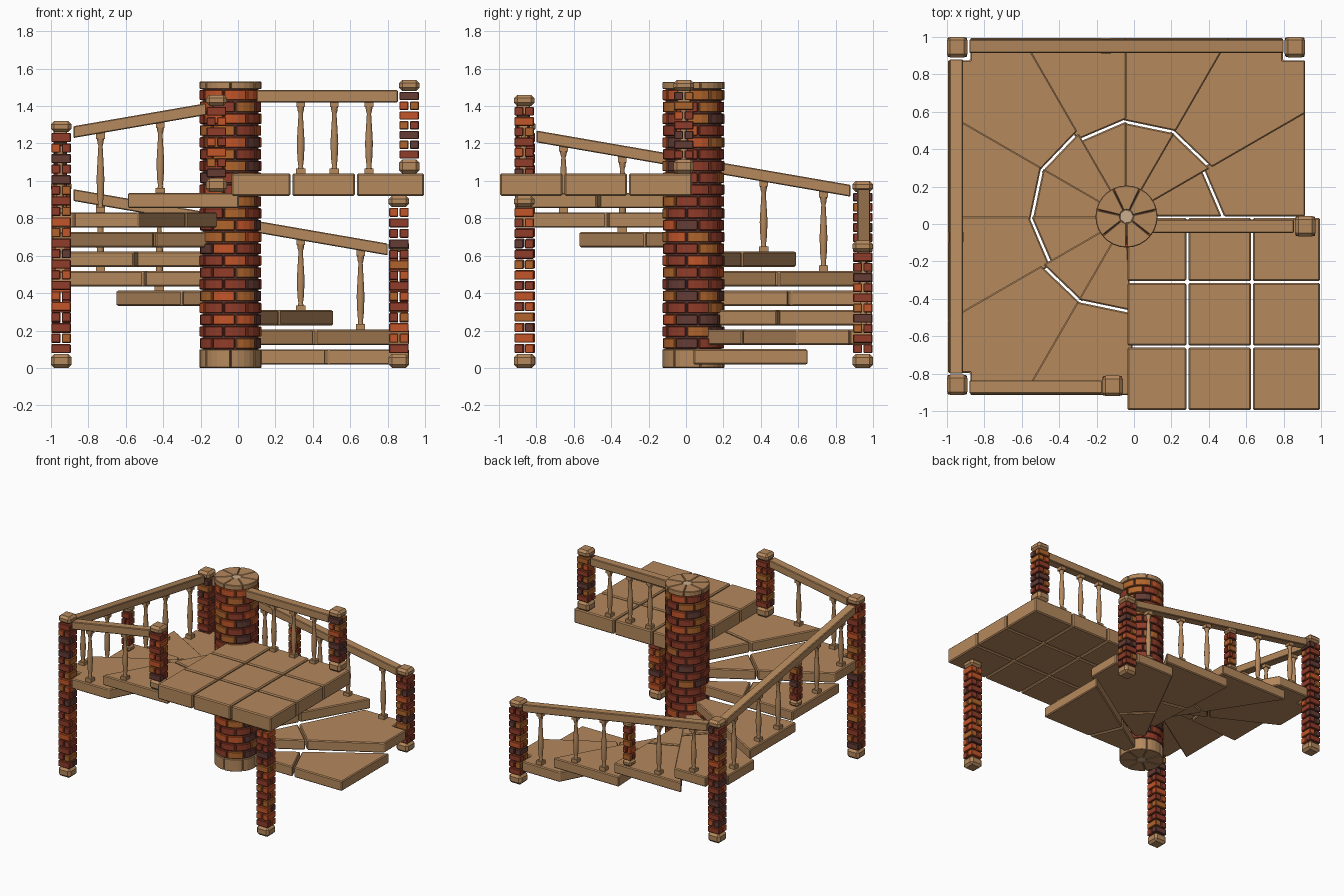
import bpy, bmesh, math, random
from mathutils import Matrix, Vector

random.seed(4)
if "Cube" in bpy.data.objects:
    bpy.data.objects.remove(bpy.data.objects["Cube"])


def material(name, rgb):
    m = bpy.data.materials.new(name)
    m.use_nodes = True
    m.diffuse_color = (*rgb, 1)
    m.node_tree.nodes["Principled BSDF"].inputs["Base Color"].default_value = (*rgb, 1)
    return m


WOOD = material("tan wood", (0.46, 0.25, 0.11))
PALE = material("pale wood", (0.6, 0.42, 0.27))
BRICKS = [material("red brick", (0.28, 0.045, 0.022)),
          material("orange brick", (0.54, 0.09, 0.022)),
          material("brown brick", (0.13, 0.045, 0.035)),
          material("ochre brick", (0.44, 0.13, 0.025))]
CENTRE = Vector((-0.04, 0.04, 0))   # axis of the spiral
HALF = 0.955                        # half width of the stair square
RISE, TREAD = 0.1045, 0.082
FIRST = 0.018                       # underside of the lowest step


def finish(bm, name, mats, bevel=0, loc=CENTRE, turn=0):
    bmesh.ops.recalc_face_normals(bm, faces=bm.faces)
    mesh = bpy.data.meshes.new(name)
    bm.to_mesh(mesh)
    bm.free()
    for m in mats:
        mesh.materials.append(m)
    ob = bpy.data.objects.new(name, mesh)
    bpy.context.collection.objects.link(ob)
    ob.location = loc
    ob.rotation_euler.z = turn
    if bevel:
        mod = ob.modifiers.new("soft edges", "BEVEL")
        mod.width = bevel
        mod.segments = 1
        mod.limit_method = "ANGLE"
        mod.angle_limit = math.radians(40)
    return ob


def prism(bm, pts, z0, z1, mat=0):
    low = [bm.verts.new((p[0], p[1], z0)) for p in pts]
    top = [bm.verts.new((p[0], p[1], z1)) for p in pts]
    faces = [bm.faces.new(low[::-1]), bm.faces.new(top)]
    for i in range(len(pts)):
        j = (i + 1) % len(pts)
        faces.append(bm.faces.new((low[i], low[j], top[j], top[i])))
    for f in faces:
        f.material_index = mat
    return low + top


def box(bm, x0, x1, y0, y1, z0, z1, mat=0):
    return prism(bm, [(x0, y0), (x1, y0), (x1, y1), (x0, y1)], z0, z1, mat)


def polar(r, a):
    return (r * math.cos(a), r * math.sin(a))


def sector(r0, r1, a0, a1, n=3):
    arc = [a0 + (a1 - a0) * i / n for i in range(n + 1)]
    return [polar(r1, a) for a in arc] + [polar(r0, a) for a in reversed(arc)]


def brick_colour():
    return random.choices(range(4), (6, 2.5, 1.3, 1.5))[0]


# Central column: staggered curved bricks around a core
bm = bmesh.new()
courses, around = 22, 8
pitch = (1.49 - 0.1) / courses
for c in range(courses):
    z = 0.1 + c * pitch
    for i in range(around):
        a = math.tau * (i + 0.5 * (c % 2) + 0.2) / around
        prism(bm, sector(0.13, 0.165, a + 0.025, a + math.tau / around - 0.025),
              z + 0.004, z + pitch - 0.004, brick_colour())
finish(bm, "column_bricks", BRICKS, 0.004)
bm = bmesh.new()
prism(bm, sector(0.05, 0.15, 0, math.tau, 24)[:24], 0.05, 1.5)
finish(bm, "column_core", [BRICKS[2]])

# Column base and top made of wedges round a pale hub
for name, z0, z1 in (("column_base", 0, 0.1), ("column_top", 1.49, 1.53)):
    bm = bmesh.new()
    for i in range(7):
        a = math.tau * (i + 0.25) / 7
        prism(bm, sector(0.035, 0.166, a + 0.012, a + math.tau / 7 - 0.012, 4), z0, z1)
    prism(bm, [polar(0.04, math.tau * i / 7) for i in range(7)], z0 + 0.004, z1 - 0.004, 1)
    finish(bm, name, [WOOD, PALE], 0.004)


# Winding steps, each an inner and an outer board cut to the square
def edge(a):
    return polar(HALF / max(abs(math.cos(a)), abs(math.sin(a))), a)


seams = [(0.515, 0.48), (0.52, 0.52), (0.52, 0.51)]
gap, notch = 0.007, HALF - 0.12
for k in range(9):
    quarter, kind = divmod(k, 3)
    a0 = math.radians(30 * kind)
    a1 = a0 + math.radians(32.7)
    s0, s1 = seams[kind]
    z0 = FIRST + RISE * k
    corner = [(HALF, notch), (notch, notch), (notch, HALF)] if kind == 1 else []
    bm = bmesh.new()
    prism(bm, [polar(0.14, a0), polar(s0 - gap, a0), polar(s1 - gap, a1), polar(0.14, a1)],
          z0, z0 + TREAD)
    prism(bm, [polar(s0 + gap, a0), edge(a0)] + corner + [edge(a1), polar(s1 + gap, a1)],
          z0, z0 + TREAD)
    finish(bm, f"step_{k + 1}", [WOOD], 0.007, turn=quarter * math.pi / 2)

# Landing of square slabs
bm = bmesh.new()
xs, ys = (-0.04, 0.285, 0.63, 1.0), (-1.0, -0.655, -0.31, 0.038)
for i in range(3):
    for j in range(3):
        box(bm, xs[i] + 0.005, xs[i + 1] - 0.005, ys[j] + 0.005, ys[j + 1] - 0.005, 0.92, 1.04)
finish(bm, "landing", [WOOD], 0.008, Vector())


# Brick posts: pairs of bricks laid crosswise, with a foot and a cap
def post(name, x, y, z0, z1, half=0.052, foot=0.075, cap=0.06):
    loc = Vector((x, y, 0))
    bm = bmesh.new()
    low, high = z0 + foot, z1 - cap
    n = round((high - low) / 0.0555)
    step = (high - low) / n
    for c in range(n):
        z = low + c * step
        for side in (-1, 1):
            a, b = sorted((side * 0.004, side * half))
            span = (a, b, -half, half) if c % 2 else (-half, half, a, b)
            box(bm, *span, z + 0.004, z + step - 0.004, brick_colour())
    finish(bm, name + "_bricks", BRICKS, 0.004, loc)
    bm = bmesh.new()
    w = half + 0.003
    box(bm, -w, w, -w, w, z0, low)
    box(bm, -w, w, -w, w, high, z1)
    finish(bm, name + "_ends", [WOOD], min(foot, cap) * 0.3, loc)


post("back_left_post", 0.86, 0.945, 0, 0.68)
post("back_right_post", -0.945, 0.945, 0, 1.0)
post("front_right_post", -0.945, -0.86, 0, 1.32)
post("upper_step_post", -0.115, -0.865, 0.94, 1.46)
post("landing_post", 0.915, -0.012, 1.04, 1.54)
post("landing_support", 0.86, -0.865, 0, 0.92)


# Turned baluster between a floor and a rail
def baluster(bm, x, y, z0, z1):
    h = z1 - z0
    profile = [(0.06, 0.017), (0.1, 0.013), (0.2, 0.018), (0.42, 0.022),
               (0.6, 0.018), (0.84, 0.012), (0.88, 0.017), (0.94, 0.02)]
    made = []
    for (t0, r0), (t1, r1) in zip(profile, profile[1:]):
        mid = Matrix.Translation((x, y, z0 + h * (t0 + t1) / 2))
        made += bmesh.ops.create_cone(bm, segments=10, radius1=r0, radius2=r1,
                                      depth=h * (t1 - t0), matrix=mid)["verts"]
    for f in {f for v in made for f in v.link_faces}:
        f.smooth = True
    bmesh.ops.remove_doubles(bm, verts=made, dist=0.0005)
    for a, b, w in ((z0, z0 + 0.07 * h, 0.025), (z1 - 0.07 * h, z1 + 0.004, 0.023)):
        box(bm, x - w, x + w, y - w, y + w, a, b)


# Sloping rails, repeated round the square
def rail_under(x):
    return 0.602 + 0.173 * (0.84 - x)


def step_top(x, y):
    return FIRST + TREAD + RISE * int(math.degrees(math.atan2(y, x)) // 30)


RAIL_Y = 0.91
spots = (0.695, 0.375, 0.12, -0.38, -0.695)
runs = (("back", -0.84), ("right", -0.84), ("front", 0.13))
for turn, (side, end) in enumerate(runs):
    angle = turn * math.pi / 2
    lift = CENTRE + Vector((0, 0, 3 * RISE * turn))
    bm = bmesh.new()
    for v in box(bm, end, 0.84, RAIL_Y - 0.035, RAIL_Y + 0.035, 0, 0.063):
        v.co.z += rail_under(v.co.x)
    finish(bm, side + "_rail", [WOOD], 0.005, lift, angle)
    bm = bmesh.new()
    for x in spots:
        if x > end + 0.05:
            baluster(bm, x, RAIL_Y, step_top(x, RAIL_Y), rail_under(x))
    finish(bm, side + "_balusters", [WOOD], 0, lift, angle)
    if end < 0:
        p = lift + Matrix.Rotation(angle, 3, "Z") @ Vector((-0.11, RAIL_Y, 0))
        post(side + "_middle_post", p.x, p.y, p.z + step_top(-0.11, RAIL_Y),
             p.z + rail_under(-0.11) + 0.01, 0.036, 0.045, 0.045)

# Level rail on the landing
bm = bmesh.new()
box(bm, 0.1, 0.855, -0.047, 0.023, 1.42, 1.485)
finish(bm, "landing_rail", [WOOD], 0.005, Vector())
bm = bmesh.new()
for x in (0.335, 0.515, 0.7):
    baluster(bm, x, -0.012, 1.04, 1.42)
finish(bm, "landing_balusters", [WOOD], 0, Vector())
